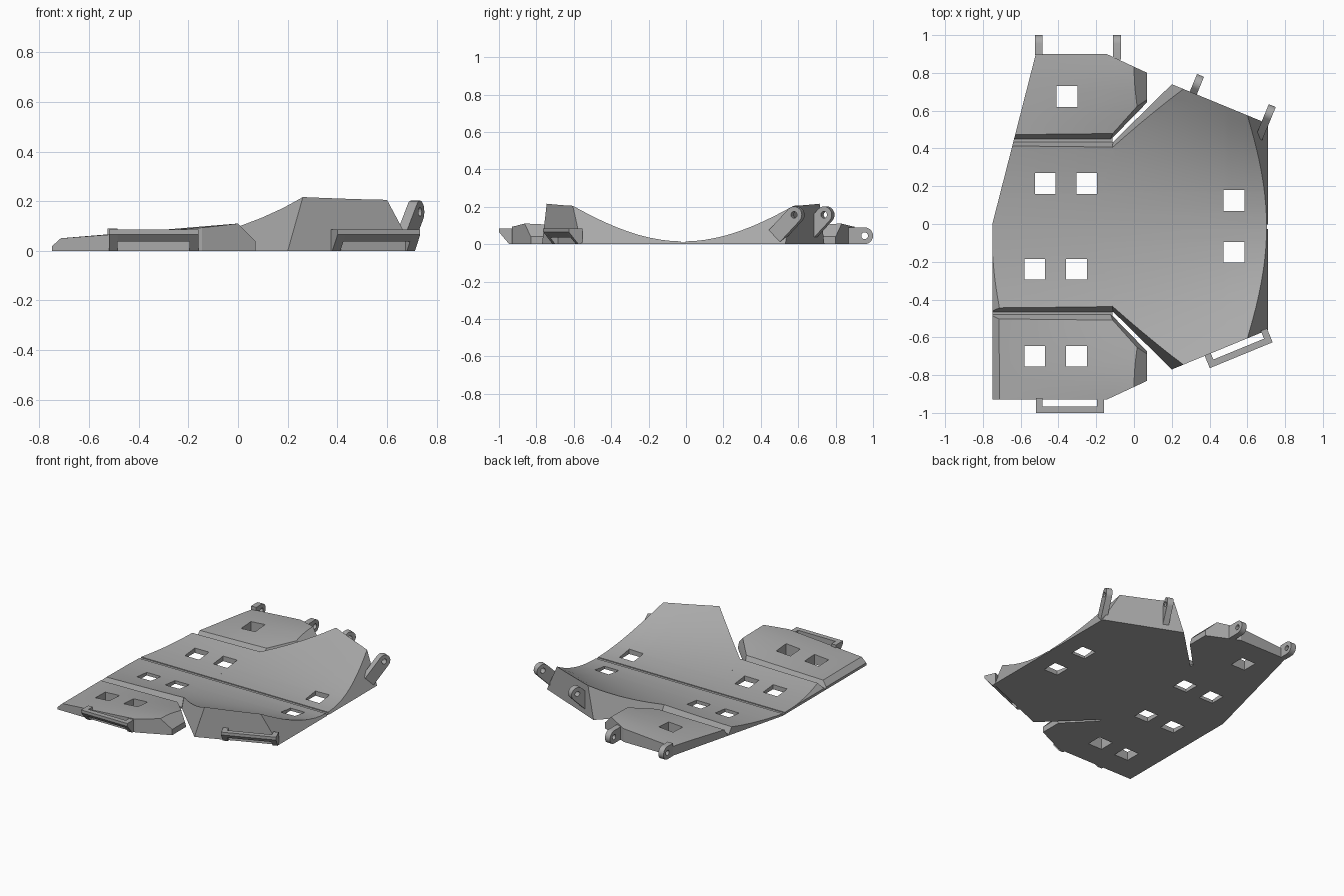
import bpy, bmesh, math
from mathutils import Vector, Matrix

if "Cube" in bpy.data.objects:
    bpy.data.objects.remove(bpy.data.objects["Cube"])

grey = bpy.data.materials.new("plain grey")
grey.use_nodes = True
GREY = (0.4, 0.4, 0.4, 1)
grey.diffuse_color = GREY
grey.node_tree.nodes["Principled BSDF"].inputs["Base Color"].default_value = GREY

MID_Y = -0.015      # the centre fold; v is the distance from it
HOLE = 0.055        # half width of a strap hole
TILT = math.atan2(0.21, 0.51)   # slant of the wing walls


def finish(bm, name, matrix=Matrix()):
    bm.transform(matrix)
    bmesh.ops.recalc_face_normals(bm, faces=bm.faces[:])
    mesh = bpy.data.meshes.new(name)
    bm.to_mesh(mesh)
    bm.free()
    mesh.materials.append(grey)
    obj = bpy.data.objects.new(name, mesh)
    bpy.context.collection.objects.link(obj)
    bpy.ops.object.select_all(action='DESELECT')
    obj.select_set(True)
    bpy.context.view_layer.objects.active = obj
    bpy.ops.object.shade_smooth_by_angle(angle=math.radians(20))
    return obj


def slice_off(bm, point, normal):
    """Trim everything beyond a plane and close the cut."""
    geom = bm.verts[:] + bm.edges[:] + bm.faces[:]
    bmesh.ops.bisect_plane(bm, geom=geom, dist=1e-5, plane_co=point,
                           plane_no=Vector(normal).normalized(), clear_outer=True)
    bmesh.ops.holes_fill(bm, edges=[e for e in bm.edges if e.is_boundary], sides=0)


def panel(name, side, outline, height, cuts=(), holes=()):
    """Flat-bottomed plate with a curved top, square holes and sloped edges."""
    bm = bmesh.new()
    bm.faces.new([bm.verts.new((x, v, 0)) for x, v in outline])
    lines_x = [-0.7 + 0.1 * i for i in range(15)]
    lines_v = [0.06 * i for i in range(1, 16)]
    for x, v in holes:
        lines_x += [x - HOLE, x + HOLE]
        lines_v += [v - HOLE, v + HOLE]
    planes = [((x, 0, 0), (1, 0, 0)) for x in lines_x]
    planes += [((0, v, 0), (0, 1, 0)) for v in lines_v]
    for co, no in planes:
        bmesh.ops.bisect_plane(bm, geom=bm.verts[:] + bm.edges[:] + bm.faces[:],
                               dist=1e-5, plane_co=co, plane_no=no)
    inside = [f for f in bm.faces for x, v in holes
              if abs(f.calc_center_median().x - x) < HOLE
              and abs(f.calc_center_median().y - v) < HOLE]
    bmesh.ops.delete(bm, geom=inside, context='FACES')
    top = bmesh.ops.extrude_face_region(bm, geom=bm.faces[:], use_keep_orig=True)
    for vert in top["geom"]:
        if isinstance(vert, bmesh.types.BMVert):
            vert.co.z = height(vert.co.x, vert.co.y)
    for point, normal in cuts:
        slice_off(bm, point, normal)
    finish(bm, name, Matrix.Translation((0, MID_Y, 0)) @ Matrix.Diagonal((1, side, 1, 1)))


def dish(x, v):
    return 0.015 + v * v / (3.27 - 2.4 * x)


def flap_top(x, v):
    swell = math.sin(min(1, max(0, (v - 0.43) / 0.42)) * math.pi / 2)
    if v > 0.85:
        swell -= 1.5 * (v - 0.85)
    return 0.05 + 0.06 * max(0, (x + 0.72) / 0.72) * swell


def thin(x, v):
    return 0.009


# Body halves, each with a folding flap
sides = {
    "front": (-1, ((-0.75, 0, 0.018), (-0.9, 0, 1)),
              [(-0.525, 0.225), (-0.305, 0.225)], [(0.53, 0.135)],
              [(-0.525, 0.685), (-0.305, 0.685)]),
    "back": (1, ((-0.75, 0.015, 0), (-0.9, 0.23, 0)),
             [(-0.47, 0.23), (-0.25, 0.23)], [(0.53, 0.14)],
             [(-0.355, 0.69)]),
}
for label, (side, edge_cut, inner_holes, wing_holes, flap_holes) in sides.items():
    strip_cuts = [edge_cut] if side > 0 else []
    panel(label + "_inner_panel", side,
          [(-0.75, 0.012), (-0.2, 0.012), (-0.11, 0.45), (-0.75, 0.45)], dish,
          [edge_cut, ((0, 0.45, 0.009), (0, 1, 0.5))], inner_holes)
    panel(label + "_wing_panel", side,
          [(-0.2, 0.012), (0.71, 0.012), (0.71, 0.545), (0.2, 0.755), (-0.11, 0.45)], dish,
          [((0.71, 0, 0), (1.87, 0, 1)), ((-0.11, 0.45, 0), (-0.70, 0.713, 0.28))],
          wing_holes)
    panel(label + "_flap", side,
          [(-0.75, 0.465), (-0.12, 0.465), (0.07, 0.66), (0.07, 0.815),
           (-0.145, 0.915), (-0.75, 0.915)], flap_top,
          [edge_cut, ((0, 0.465, 0.009), (0, -1, 0.55)),
           ((0.07, 0.66, 0), (0.717, -0.697, 0.25)), ((0, 0, 0.11), (1, 0, 1))],
          flap_holes)
    panel(label + "_flap_hinge", side,
          [(-0.75, 0.44), (-0.115, 0.44), (-0.115, 0.475), (-0.75, 0.475)],
          thin, strip_cuts)
    panel(label + "_centre_hinge", side,
          [(-0.75, 0), (0.705, 0), (0.705, 0.013), (-0.75, 0.013)], thin, strip_cuts)


def prism(bm, profile, x0, x1):
    face = bm.faces.new([bm.verts.new((x0, y, z)) for y, z in profile])
    out = bmesh.ops.extrude_face_region(bm, geom=[face], use_keep_orig=True)
    verts = [g for g in out["geom"] if isinstance(g, bmesh.types.BMVert)]
    bmesh.ops.translate(bm, verts=verts, vec=(x1 - x0, 0, 0))


def strap_loop(name, x, y, angle):
    """Two arms carrying a crossbar, reaching out towards -y."""
    bm = bmesh.new()
    arm = [(0.01, 0), (0.01, 0.085), (-0.07, 0.085), (-0.07, 0.065), (-0.015, 0)]
    bar = [(-0.035, 0.04), (-0.035, 0.085), (-0.07, 0.085), (-0.07, 0.065), (-0.045, 0.037)]
    prism(bm, arm, -0.18, -0.145)
    prism(bm, arm, 0.145, 0.18)
    prism(bm, bar, -0.145, 0.145)
    finish(bm, name, Matrix.Translation((x, y, 0)) @ Matrix.Rotation(angle, 4, 'Z'))


strap_loop("flap_strap_loop", -0.34, -0.93, 0)
strap_loop("wing_strap_loop", 0.541, -0.63, TILT)


def lug(name, centre, angle, pitch, length):
    """Round-ended lug with a pin hole, its strut running back into the body."""
    bm = bmesh.new()
    r, half = 0.045, 0.02
    arc = [math.pi * (i / 12 - 0.5) for i in range(13)]
    rim = [(-length, -r)] + [(r * math.cos(a), r * math.sin(a)) for a in arc] + [(-length, r)]
    turn = [math.tau * i / 16 for i in range(16)]
    pin = [(0.018 * math.cos(a), 0.018 * math.sin(a)) for a in turn]
    for loop in (rim, pin):
        verts = [bm.verts.new((-half, y, z)) for y, z in loop]
        for a, b in zip(verts, verts[1:] + verts[:1]):
            bm.edges.new((a, b))
    bmesh.ops.triangle_fill(bm, edges=bm.edges[:], use_beauty=True, normal=(1, 0, 0))
    out = bmesh.ops.extrude_face_region(bm, geom=bm.faces[:], use_keep_orig=True)
    verts = [g for g in out["geom"] if isinstance(g, bmesh.types.BMVert)]
    bmesh.ops.translate(bm, verts=verts, vec=(2 * half, 0, 0))
    finish(bm, name, Matrix.Translation(centre) @ Matrix.Rotation(angle, 4, 'Z')
           @ Matrix.Rotation(pitch, 4, 'X'))


lug("flap_outer_lug", (-0.505, 0.955, 0.045), 0, 0, 0.06)
lug("flap_inner_lug", (-0.09, 0.955, 0.045), 0, 0, 0.085)
lug("wing_inner_lug", (0.335, 0.745, 0.157), -TILT, math.radians(45), 0.16)
lug("wing_outer_lug", (0.715, 0.585, 0.157), -TILT, math.radians(45), 0.16)
